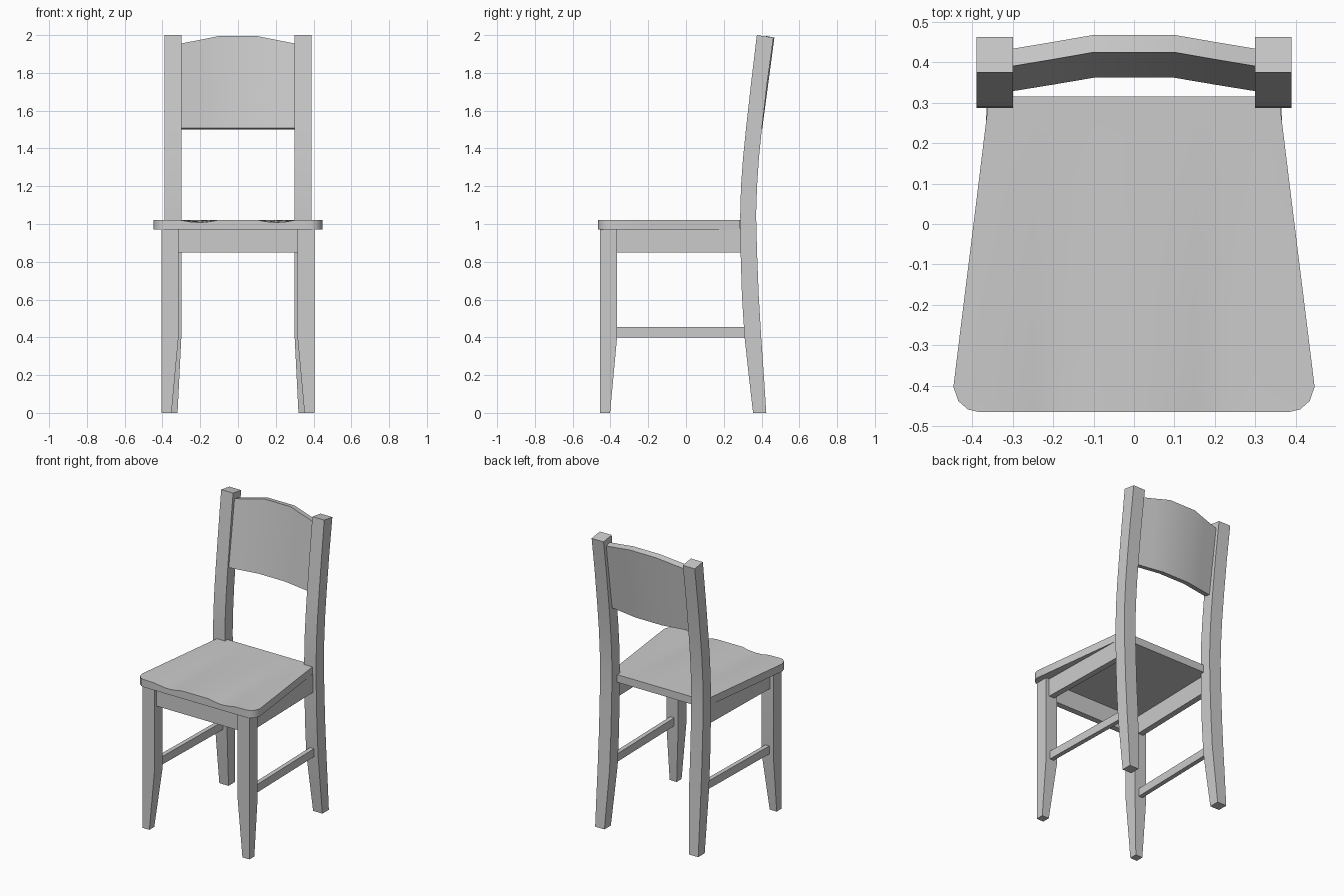
import bpy
import bmesh
import math

cube = bpy.data.objects.get("Cube")
if cube:
    bpy.data.objects.remove(cube, do_unlink=True)

grey = bpy.data.materials.new("light_grey")
grey.use_nodes = True
colour = (0.6, 0.6, 0.6, 1)
grey.diffuse_color = colour
for node in grey.node_tree.nodes:
    if node.type == 'BSDF_PRINCIPLED':
        node.inputs["Base Color"].default_value = colour


def finish(name, bm):
    bmesh.ops.recalc_face_normals(bm, faces=bm.faces)
    mesh = bpy.data.meshes.new(name)
    bm.to_mesh(mesh)
    bm.free()
    mesh.materials.append(grey)
    for poly in mesh.polygons:
        poly.use_smooth = True
    mesh.set_sharp_from_angle(angle=math.radians(30))
    obj = bpy.data.objects.new(name, mesh)
    bpy.context.collection.objects.link(obj)
    return obj


def loft(name, rings):
    """Skin a row of four-cornered sections and cap both ends."""
    bm = bmesh.new()
    loops = [[bm.verts.new(p) for p in ring] for ring in rings]
    for a, b in zip(loops, loops[1:]):
        for i in range(4):
            j = (i + 1) % 4
            bm.faces.new((a[i], a[j], b[j], b[i]))
    bm.faces.new(loops[0])
    bm.faces.new(loops[-1])
    return finish(name, bm)


def level(x0, x1, y0, y1, z, back_z=None):
    """Section across an upright part."""
    bz = z if back_z is None else back_z
    return [(x0, y0, z), (x1, y0, z), (x1, y1, bz), (x0, y1, bz)]


def rail_ring(x, y, half, z0, z1):
    """Section across a rail running front to back."""
    return [(x - half, y, z0), (x + half, y, z0), (x + half, y, z1), (x - half, y, z1)]


# Back post profile: height, front y, back y
post = [(0, .355, .425), (.2, .332, .412), (.4, .31, .398), (.62, .296, .385),
        (.85, .289, .376), (1.05, .287, .371), (1.2, .291, .376),
        (1.35, .302, .386), (1.5, .317, .401), (1.75, .345, .43)]

for side, s in (("left", 1), ("right", -1)):
    # Curved back posts, tapering on the inside towards the foot
    rings = [level(s * (.30 + .02 * max(0, 1 - z / .4)), s * .39, f, b, z)
             for z, f, b in post]
    rings.append(level(s * .30, s * .39, .375, .463, 2.0, 1.987))
    loft(side + "_back_post", rings)

    # Front legs, tapered below the stretcher
    loft(side + "_front_leg", [
        level(s * .352, s * .405, -.455, -.402, 0),
        level(s * .315, s * .405, -.455, -.365, .4),
        level(s * .315, s * .405, -.455, -.365, .975)])

    # Side rails
    for part, half, z0, z1, back in (("apron", .02, .848, .975, .30),
                                     ("stretcher", .015, .4, .455, .32)):
        loft(side + "_side_" + part, [rail_ring(s * .36, -.375, half, z0, z1),
                                      rail_ring(s * .345, back, half, z0, z1)])

# Front apron
loft("front_apron", [level(-.32, .32, -.432, -.392, .848),
                     level(-.32, .32, -.432, -.392, .975)])

# Curved, leaning back panel with a crowned top
panel = []
for x in (-.305, -.2, -.1, 0, .1, .2, .305):
    k = min(1, (.3 - min(.3, abs(x))) / .2)
    top, y0, y1 = 1.955 + .04 * k, .328 + .034 * k, .39 + .035 * k
    panel.append([(x, y0, 1.508), (x, y0 + .041, 1.5),
                  (x, y1 + .043, top - .008), (x, y1, top)])
loft("back_panel", panel)


# Seat: tapered outline, rounded front corners, two shallow front hollows
def seat_height(x, y):
    t = (abs(x) - .1) / .21
    hollow = math.sin(math.pi * t) if 0 < t < 1 else 0
    return 1.022 - .014 * hollow * max(0, (.29 - y) / .755)


columns = (.1, .15, .2, .25, .3)
rows = [(-.465, .385), (-.459, .411), (-.438, .435), (-.403, .447),
        (-.2, .422), (.05, .391), (.287, .362), (.315, None)]
bm = bmesh.new()
grid = []
for y, width in rows:
    half = list(columns) + ([width] if width else [])
    xs = [-x for x in reversed(half)] + [0] + half
    line = [bm.verts.new((x, y, seat_height(x, y))) for x in xs]
    grid.append(line if width else [None] + line + [None])
for a, b in zip(grid, grid[1:]):
    for i in range(len(a) - 1):
        corners = (a[i], a[i + 1], b[i + 1], b[i])
        if None not in corners:
            bm.faces.new(corners)
result = bmesh.ops.extrude_face_region(bm, geom=bm.faces[:], use_keep_orig=True)
for element in result["geom"]:
    if isinstance(element, bmesh.types.BMVert):
        element.co.z = .97
finish("seat", bm)
